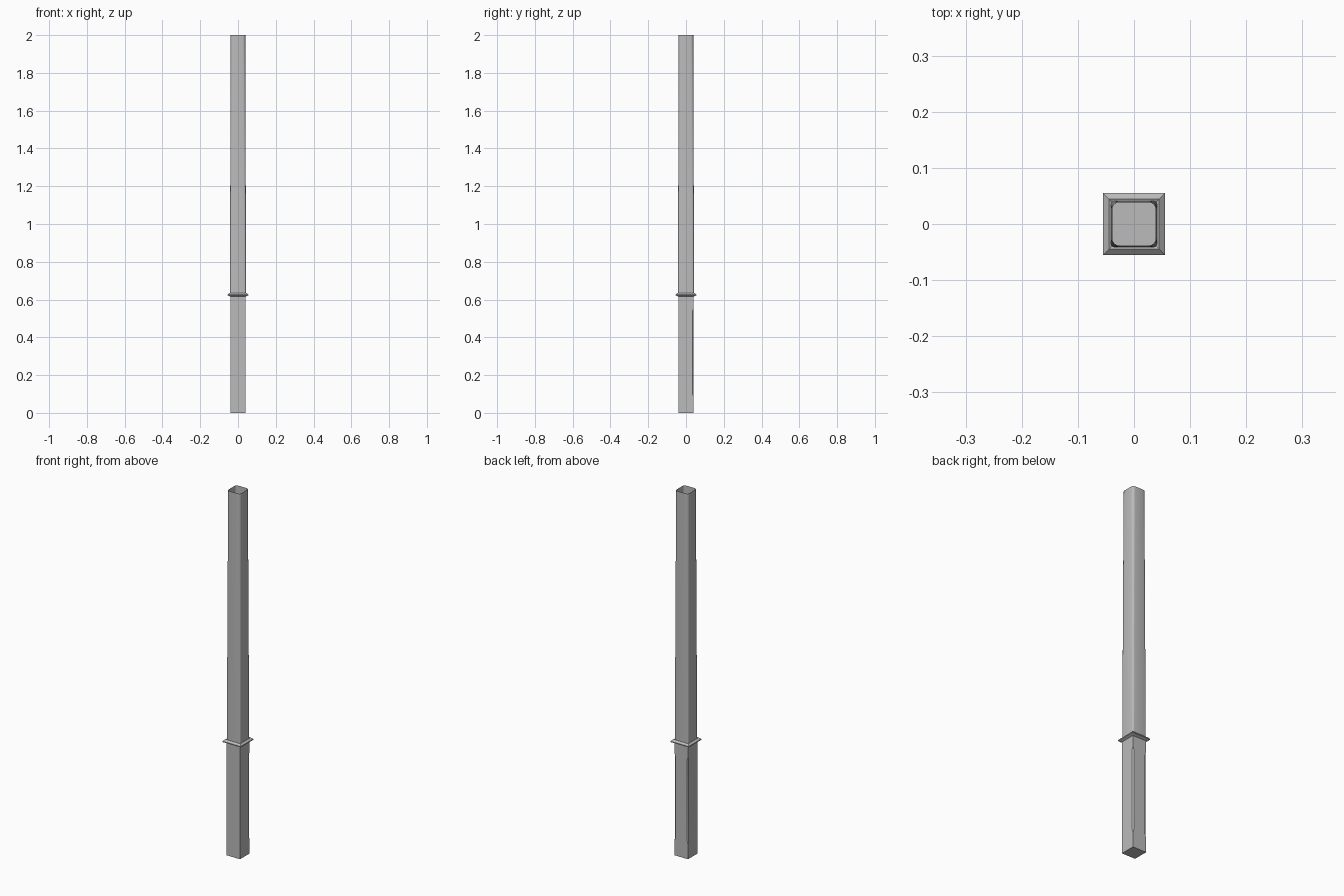
import bpy, bmesh, math

cube = bpy.data.objects.get("Cube")
if cube:
    bpy.data.objects.remove(cube, do_unlink=True)

grey = bpy.data.materials.new("warm_grey_stone")
grey.use_nodes = True
colour = (0.5, 0.5, 0.5, 1)
grey.diffuse_color = colour
grey.node_tree.nodes["Principled BSDF"].inputs["Base Color"].default_value = colour


def rounded_square(half, radii, steps):
    """Outline of a square, one radius per corner, starting at +x +y."""
    points = []
    for i, (sx, sy) in enumerate([(1, 1), (-1, 1), (-1, -1), (1, -1)]):
        r = radii[i]
        for k in range(steps + 1):
            a = math.pi / 2 * (i + k / steps)
            points.append((sx * (half - r) + r * math.cos(a),
                           sy * (half - r) + r * math.sin(a)))
    return points


def loft(name, rings, steps, cap_bottom=False, cap_top=False):
    """Skin a stack of (height, half width, corner radii) outlines."""
    bm = bmesh.new()
    loops = [[bm.verts.new((x, y, z)) for x, y in rounded_square(h, r, steps)]
             for z, h, r in rings]
    for low, high in zip(loops, loops[1:]):
        for i in range(len(low)):
            j = (i + 1) % len(low)
            bm.faces.new((low[i], low[j], high[j], high[i]))
    if cap_bottom:
        bm.faces.new(loops[0][::-1])
    if cap_top:
        bm.faces.new(loops[-1])
    bmesh.ops.remove_doubles(bm, verts=bm.verts, dist=0.00001)
    mesh = bpy.data.meshes.new(name)
    bm.to_mesh(mesh)
    bm.free()
    mesh.materials.append(grey)
    obj = bpy.data.objects.new(name, mesh)
    bpy.context.collection.objects.link(obj)
    bpy.ops.object.select_all(action="DESELECT")
    obj.select_set(True)
    bpy.context.view_layer.objects.active = obj
    bpy.ops.object.shade_smooth_by_angle(angle=math.radians(32))
    return obj


sharp = [0] * 4
back_chamfer = [0.006, 0.006, 0, 0]

# Square base with stopped chamfers on the back corners
loft("square_base", [(0, 0.041, sharp), (0.08, 0.041, sharp),
                     (0.1, 0.041, back_chamfer), (0.54, 0.041, back_chamfer),
                     (0.56, 0.041, sharp), (0.62, 0.041, sharp)],
     1, cap_bottom=True, cap_top=True)

# Bevelled collar
loft("collar", [(0.615, 0.04, sharp), (0.622, 0.055, sharp),
                (0.627, 0.055, sharp), (0.636, 0.045, sharp),
                (0.632, 0.038, sharp)], 1)

# Slightly tapering, open-topped shaft with rounded corners
loft("shaft", [(0.62, 0.042, [0.008] * 4), (0.75, 0.042, [0.009] * 4),
               (1.45, 0.0405, [0.011] * 4), (2, 0.039, [0.014] * 4)], 4)
